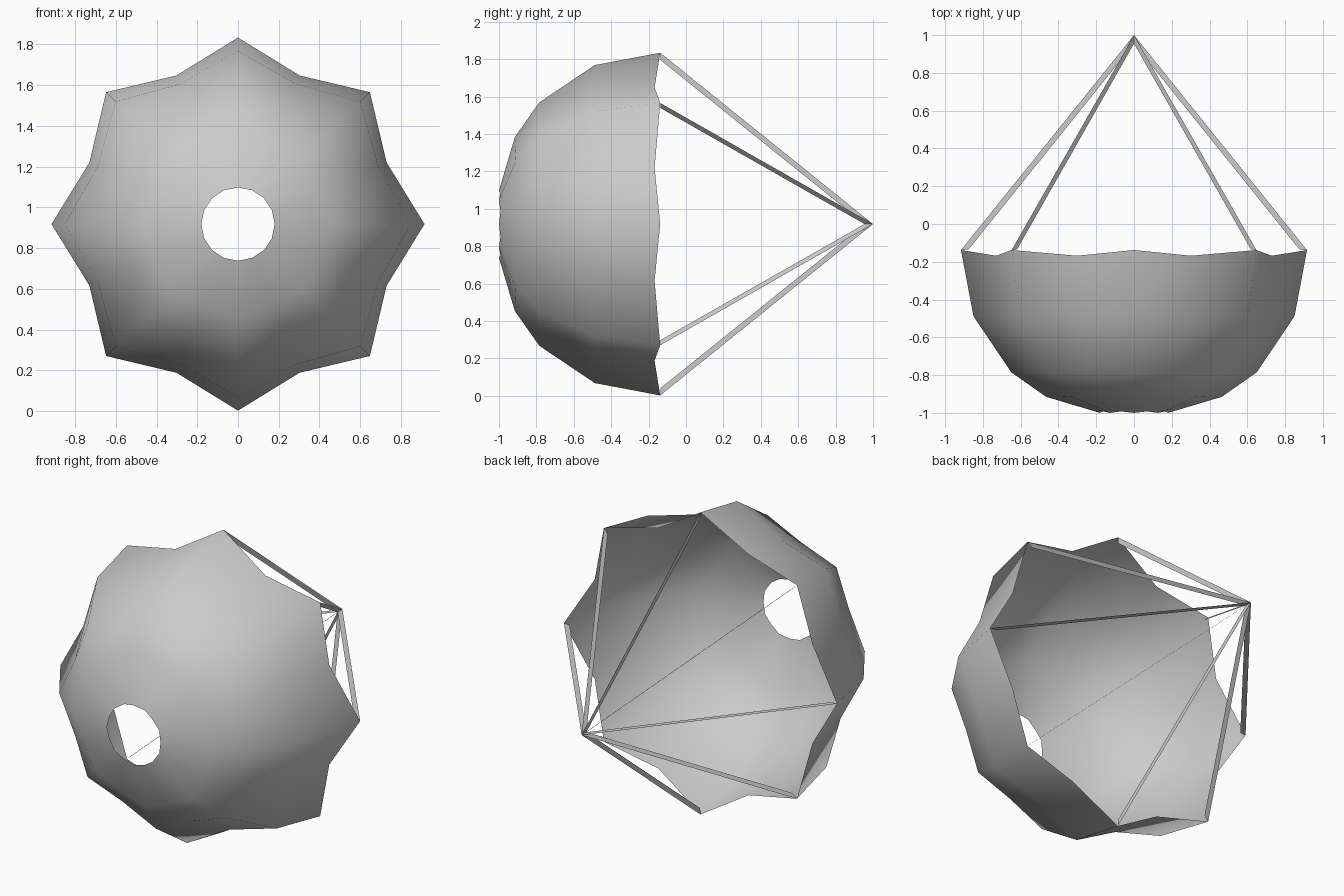
import bpy, bmesh
from math import sin, cos, pi

if "Cube" in bpy.data.objects:
    bpy.data.objects.remove(bpy.data.objects["Cube"])

CZ = 0.918   # height of the canopy axis
# (ridge radius, ridge y, valley radius, valley y) from vent to rim
RINGS = [(0.18, -1.0, 0.18, -0.992),
         (0.465, -0.915, 0.44, -0.91),
         (0.65, -0.785, 0.59, -0.785),
         (0.85, -0.488, 0.745, -0.50),
         (0.916, -0.138, 0.79, -0.168)]


def polar(r, y, a):
    return (r * sin(a), y, CZ + r * cos(a))


def make_object(name, bm):
    mesh = bpy.data.meshes.new(name)
    bm.to_mesh(mesh)
    bm.free()
    obj = bpy.data.objects.new(name, mesh)
    bpy.context.collection.objects.link(obj)
    return obj


# Scalloped canopy: alternating ridges and valleys around an open vent
bm = bmesh.new()
rows = []
for rr, ry, vr, vy in RINGS:
    rows.append([bm.verts.new(polar(vr, vy, i * pi / 8) if i % 2
                              else polar(rr, ry, i * pi / 8)) for i in range(16)])
for inner, outer in zip(rows, rows[1:]):
    for i in range(16):
        j = (i + 1) % 16
        bm.faces.new((inner[i], outer[i], outer[j], inner[j]))
canopy = make_object("canopy", bm)
for p in canopy.data.polygons:
    p.use_smooth = True

# Flat suspension ribbons from each rim tip to the gathering point
for k in range(8):
    a = k * pi / 4
    bm = bmesh.new()
    bm.faces.new([bm.verts.new(polar(r, y, a)) for r, y in
                  ((0.916, -0.138), (0.0, 1.0), (0.0, 0.955), (0.876, -0.135))])
    make_object(f"suspension_line_{k + 1}", bm)
